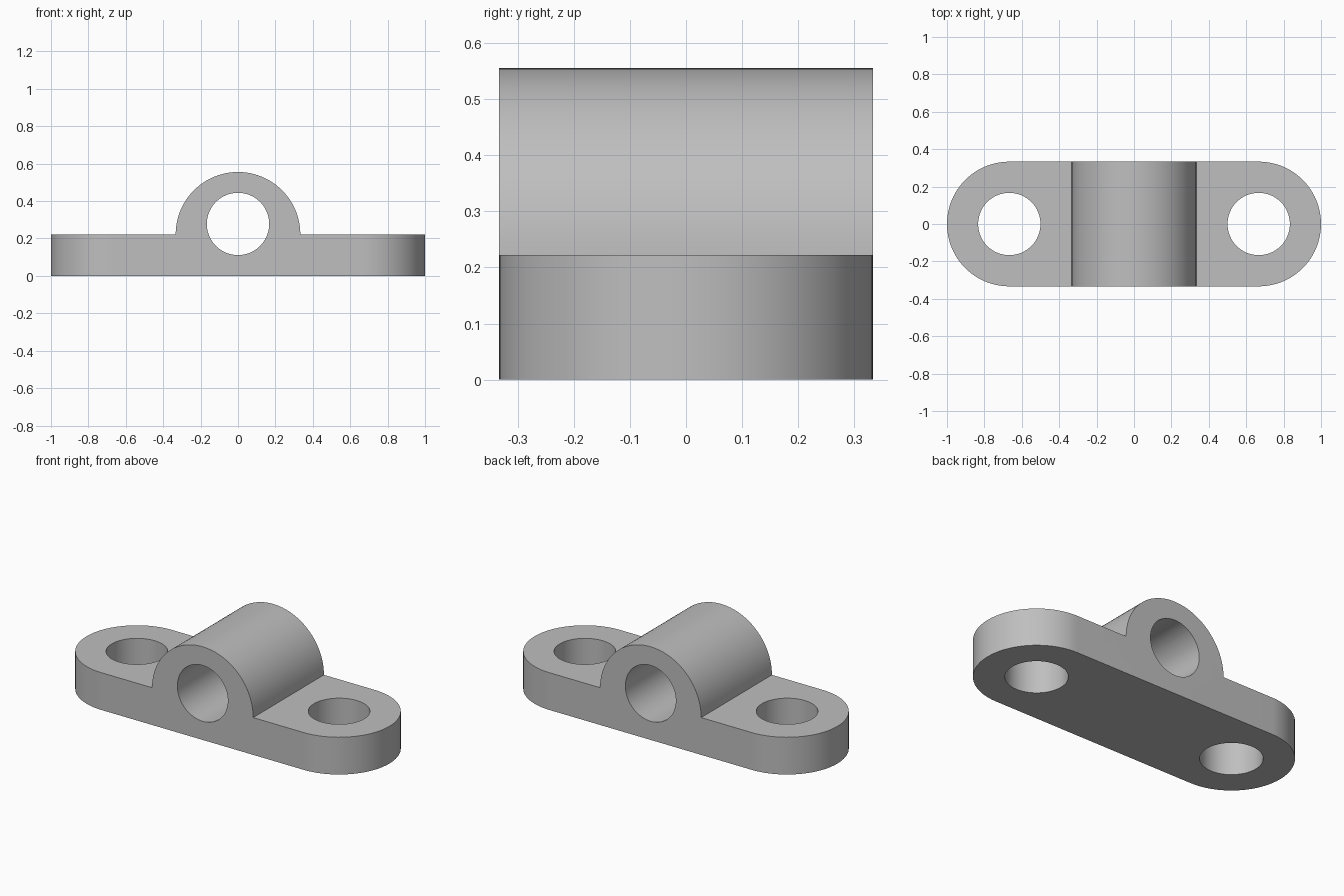
import bpy
import bmesh
from math import cos, sin, pi, radians
from mathutils import Vector

cube = bpy.data.objects.get("Cube")
if cube:
    bpy.data.objects.remove(cube, do_unlink=True)

# Main sizes
U = 1 / 18
END_R = 6 * U
HOLE_R = 3 * U
BASE_H = 4 * U
BORE_Z = 5 * U
HOLE_X = 12 * U

grey = bpy.data.materials.new("plain_grey")
grey.use_nodes = True
colour = (0.52, 0.52, 0.52, 1)
grey.diffuse_color = colour
grey.node_tree.nodes["Principled BSDF"].inputs["Base Color"].default_value = colour


def arc(cx, cy, r, start, end, n):
    return [(cx + r * cos(start + (end - start) * i / n),
             cy + r * sin(start + (end - start) * i / n)) for i in range(n + 1)]


def prism(name, outline, to_3d, low, high):
    """Extrude a 2D outline; to_3d places (u, v, depth) in space."""
    bm = bmesh.new()
    face = bm.faces.new([bm.verts.new(to_3d(u, v, low)) for u, v in outline])
    result = bmesh.ops.extrude_face_region(bm, geom=[face])
    verts = [g for g in result["geom"] if isinstance(g, bmesh.types.BMVert)]
    shift = Vector(to_3d(0, 0, high)) - Vector(to_3d(0, 0, low))
    bmesh.ops.translate(bm, verts=verts, vec=shift)
    bmesh.ops.recalc_face_normals(bm, faces=bm.faces)
    mesh = bpy.data.meshes.new(name)
    bm.to_mesh(mesh)
    bm.free()
    mesh.materials.append(grey)
    obj = bpy.data.objects.new(name, mesh)
    bpy.context.collection.objects.link(obj)
    return obj


def along_y(u, v, d):
    return (u, d, v)


def along_z(u, v, d):
    return (u, v, d)


def cut(target, tool, operation):
    """Apply a boolean and discard its tool."""
    tool.hide_render = True
    mod = target.modifiers.new(tool.name, "BOOLEAN")
    mod.operation = operation
    mod.solver = "EXACT"
    mod.object = tool
    bpy.context.view_layer.objects.active = target
    bpy.ops.object.modifier_apply(modifier=mod.name)
    bpy.data.objects.remove(tool, do_unlink=True)


# Flange and arched housing as one front profile
profile = [(-1.2, 0), (1.2, 0), (1.2, BASE_H)]
profile += arc(0, BASE_H, END_R, 0, pi, 48)
profile += [(-1.2, BASE_H)]
body = prism("bearing_bracket", profile, along_y, -0.5, 0.5)

# Rounded flange ends
stadium = arc(HOLE_X, 0, END_R, -pi / 2, pi / 2, 48)
stadium += arc(-HOLE_X, 0, END_R, pi / 2, 3 * pi / 2, 48)
cut(body, prism("plan_outline", stadium, along_z, -0.2, 0.8), "INTERSECT")

# Shaft bore and bolt holes
cut(body, prism("shaft_bore", arc(0, BORE_Z, HOLE_R, 0, 2 * pi, 64)[:-1],
                along_y, -0.6, 0.6), "DIFFERENCE")
for side in (-1, 1):
    cut(body, prism("bolt_hole", arc(side * HOLE_X, 0, HOLE_R, 0, 2 * pi, 64)[:-1],
                    along_z, -0.3, 0.9), "DIFFERENCE")

# Smooth curved walls with crisp rims
bpy.ops.object.select_all(action="DESELECT")
body.select_set(True)
bpy.context.view_layer.objects.active = body
bpy.ops.object.shade_smooth_by_angle(angle=radians(30))
